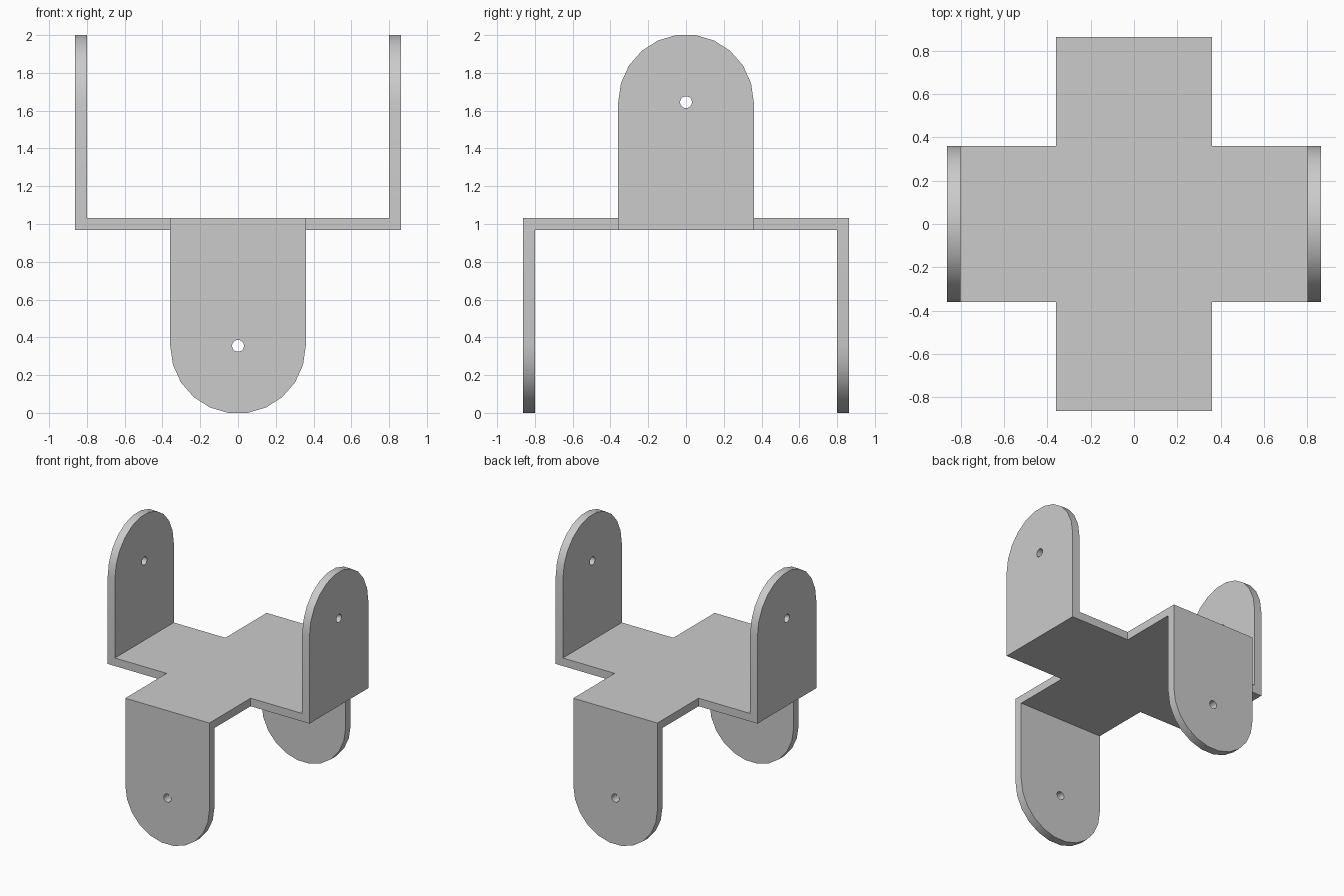
import bpy
import bmesh
from math import sin, cos, pi

cube = bpy.data.objects.get("Cube")
if cube:
    bpy.data.objects.remove(cube, do_unlink=True)

HALF = 0.359        # half width of the arms and tabs
MID = 0.831         # centre to the middle of each upright tab
THICK = 0.062
ARC_SEGS = 11
HOLE_R, HOLE_SEGS = 0.032, 12
STEP = pi / ARC_SEGS
HOLE_H = 1 - HALF * cos(STEP / 2)   # hole and arc centre, measured from the plate

grey = bpy.data.materials.new("grey")
grey.use_nodes = True
colour = (0.6, 0.6, 0.6, 1)
grey.diffuse_color = colour
grey.node_tree.nodes["Principled BSDF"].inputs["Base Color"].default_value = colour

bm = bmesh.new()


def add_face(points):
    bm.faces.new([bm.verts.new(p) for p in points])


def tab_half_outline(side):
    """Half of a round-ended tab, split along the line through its hole."""
    pts = [(0, 0), (side * HALF, 0)]
    for i in range(ARC_SEGS // 2 + 1):
        a = i * STEP
        pts.append((side * HALF * cos(a), HOLE_H + HALF * sin(a)))
    pts.append((0, 1))
    for i in range(HOLE_SEGS // 2 + 1):
        a = 2 * pi * i / HOLE_SEGS
        pts.append((side * HOLE_R * sin(a), HOLE_H + HOLE_R * cos(a)))
    return pts


def add_arm(place):
    """One arm of the cross and the tab folded from its end."""
    add_face([place(u, d, 0) for u, d in
              ((-HALF, HALF), (HALF, HALF), (HALF, MID), (0, MID), (-HALF, MID))])
    for side in (-1, 1):
        add_face([place(u, MID, h) for u, h in tab_half_outline(side)])


# Cross-shaped sheet: side tabs fold up, front and back tabs fold down
add_face([(x * HALF, y * HALF, 1) for x, y in ((-1, -1), (1, -1), (1, 1), (-1, 1))])
for s in (-1, 1):
    add_arm(lambda u, d, h: (s * d, u, 1 + h))
    add_arm(lambda u, d, h: (u, s * d, 1 - h))
bmesh.ops.remove_doubles(bm, verts=bm.verts, dist=0.0005)
bmesh.ops.recalc_face_normals(bm, faces=bm.faces)

mesh = bpy.data.meshes.new("folded_bracket")
bm.to_mesh(mesh)
bm.free()
mesh.materials.append(grey)
bracket = bpy.data.objects.new("folded_bracket", mesh)
bpy.context.collection.objects.link(bracket)

# Give the sheet its thickness, mitred at the folds
bpy.ops.object.select_all(action='DESELECT')
bracket.select_set(True)
bpy.context.view_layer.objects.active = bracket
solid = bracket.modifiers.new("thickness", 'SOLIDIFY')
solid.thickness = THICK
solid.offset = 0
solid.use_even_offset = True
bpy.ops.object.modifier_apply(modifier=solid.name)
bpy.ops.object.shade_smooth_by_angle(angle=0.6)
